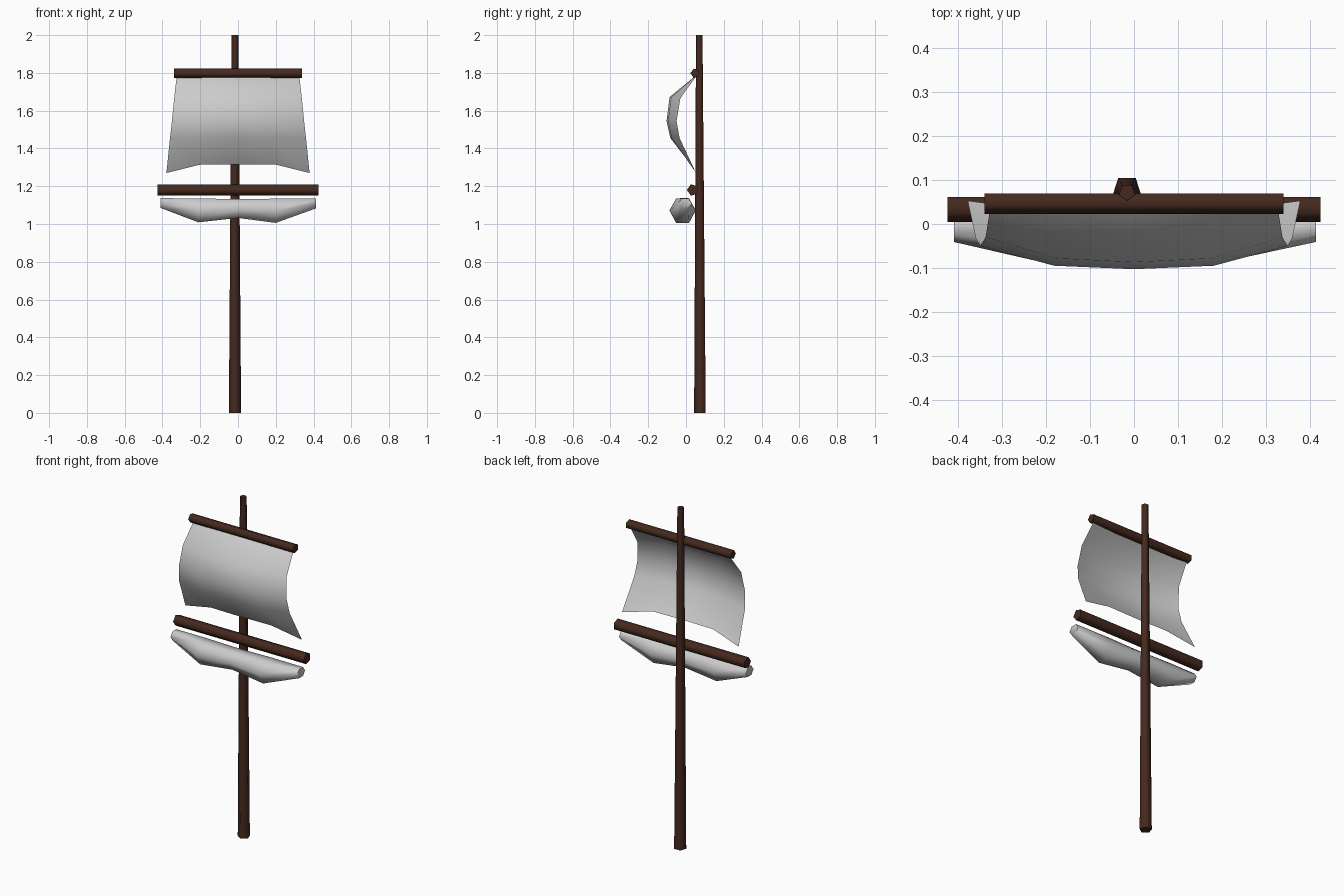
import bpy, bmesh
from math import sin, cos, pi, radians

if "Cube" in bpy.data.objects:
    bpy.data.objects.remove(bpy.data.objects["Cube"])

wood = bpy.data.materials.new("dark_wood")
wood.diffuse_color = (0.06, 0.022, 0.013, 1)
wood.use_nodes = True
wood.node_tree.nodes["Principled BSDF"].inputs["Base Color"].default_value = wood.diffuse_color


def make(name, rows, closed, mat=None, angle=75):
    """Skin a list of point rows; closed rows become a capped tube."""
    bm = bmesh.new()
    vs = [[bm.verts.new(p) for p in r] for r in rows]
    n = len(rows[0])
    for a, b in zip(vs, vs[1:]):
        for i in range(n if closed else n - 1):
            j = (i + 1) % n
            bm.faces.new((a[i], a[j], b[j], b[i]))
    if closed:
        bm.faces.new(vs[0])
        bm.faces.new(vs[-1])
    bmesh.ops.recalc_face_normals(bm, faces=bm.faces)
    me = bpy.data.meshes.new(name)
    bm.to_mesh(me)
    bm.free()
    ob = bpy.data.objects.new(name, me)
    bpy.context.collection.objects.link(ob)
    if mat:
        me.materials.append(mat)
    bpy.ops.object.select_all(action='DESELECT')
    ob.select_set(True)
    bpy.context.view_layer.objects.active = ob
    bpy.ops.object.shade_smooth_by_angle(angle=radians(angle))
    return ob


def ring_x(x, y, z, ry, rz, n):
    """Polygon across the x axis with a corner pointing forward (-y)."""
    return [(x, y - ry * cos(2 * pi * i / n), z + rz * sin(2 * pi * i / n)) for i in range(n)]


def ring_z(x, y, z, r, n):
    return [(x + r * sin(2 * pi * i / n), y - r * cos(2 * pi * i / n), z) for i in range(n)]


# Tapered five-sided mast
make("mast", [ring_z(-0.016, 0.077, 0, 0.034, 5), ring_z(-0.016, 0.072, 2, 0.019, 5)], True, wood)

# Five-sided yards
for name, half, y, z, r in (("upper_yard", 0.34, 0.049, 1.798, 0.026),
                            ("lower_yard", 0.425, 0.036, 1.18, 0.032)):
    make(name, [ring_x(s * half, y, z, r, r, 5) for s in (-1, 1)], True, wood)

# Billowing sail: z at edge, z at middle, half width, y at edge, y at middle
profile = [(1.78, 1.78, 0.325, 0.052, 0.045),
           (1.665, 1.672, 0.338, -0.03, -0.087),
           (1.545, 1.545, 0.35, -0.05, -0.103),
           (1.455, 1.455, 0.36, -0.034, -0.083),
           (1.27, 1.315, 0.379, 0.053, 0.025)]
rows = []
for ze, zm, w, ye, ym in profile:
    row = []
    for t, k in ((-1, 0), (-0.52, 0.85), (0, 1), (0.52, 0.85), (1, 0)):
        kz = min(1, k / 0.85)
        row.append((w * t, ye + (ym - ye) * k, ze + (zm - ze) * kz))
    rows.append(row)
make("sail", rows, False)

# Furled lower sail: six-sided roll, thin at the ends and pinched in the middle
stations = [(-0.41, -0.005, 1.111, 0.036, 0.026), (-0.21, -0.018, 1.072, 0.069, 0.063),
            (0, -0.018, 1.082, 0.064, 0.05),
            (0.2, -0.018, 1.07, 0.069, 0.064), (0.414, -0.005, 1.109, 0.036, 0.026)]
make("furled_sail", [ring_x(x, y, z, ry, rz / sin(pi / 3), 6)
                     for x, y, z, ry, rz in stations], True)
